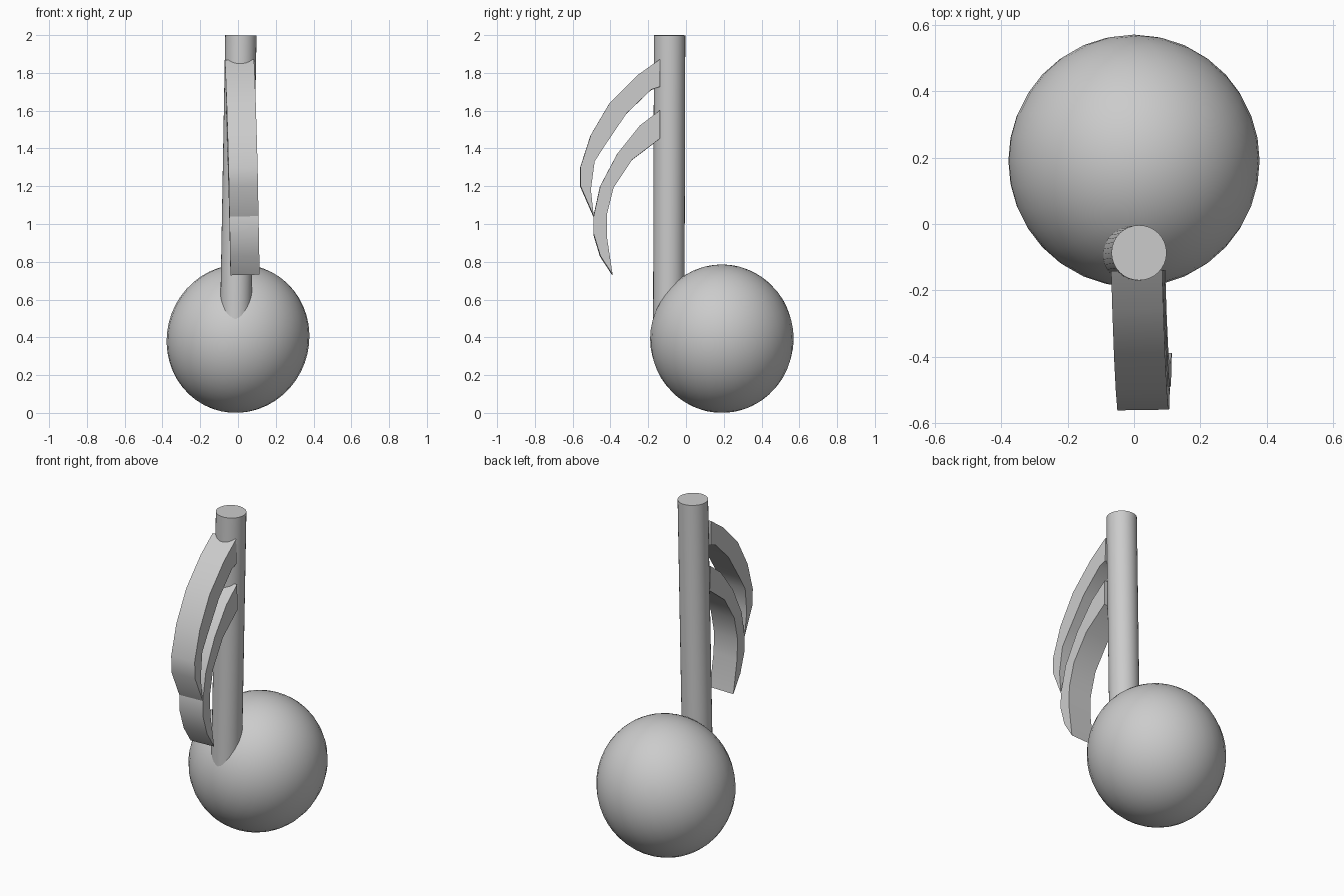
import bpy, bmesh, math
from mathutils import Matrix

cube = bpy.data.objects.get("Cube")
if cube:
    bpy.data.objects.remove(cube, do_unlink=True)

grey = bpy.data.materials.new("grey")
grey.use_nodes = True
grey.diffuse_color = (0.6, 0.6, 0.6, 1)
grey.node_tree.nodes["Principled BSDF"].inputs["Base Color"].default_value = grey.diffuse_color


def finish(name, bm):
    """Turn a bmesh into a smooth-shaded grey object."""
    bmesh.ops.recalc_face_normals(bm, faces=bm.faces)
    mesh = bpy.data.meshes.new(name)
    bm.to_mesh(mesh)
    bm.free()
    mesh.materials.append(grey)
    ob = bpy.data.objects.new(name, mesh)
    bpy.context.collection.objects.link(ob)
    bpy.ops.object.select_all(action='DESELECT')
    ob.select_set(True)
    bpy.context.view_layer.objects.active = ob
    bpy.ops.object.shade_smooth_by_angle(angle=math.radians(32))
    return ob


def flag(name, outer, inner, x_mid, half_width=0.077):
    """Curved blade: a strip between two (y, z) curves sharing a tip, given width in x."""
    bm = bmesh.new()
    outline = outer + inner[::-1]
    sides = [[bm.verts.new((x, y, z)) for y, z in outline] for x in (-half_width, half_width)]
    n = len(outline)
    for a in range(n):
        b = (a + 1) % n
        bm.faces.new((sides[0][a], sides[0][b], sides[1][b], sides[1][a]))
    for side in sides:
        bm.faces.new(side)
    # lean the blade slightly about its root
    y, z = outer[0]
    root = Matrix.Translation((0, y, z))
    lean = Matrix.Rotation(0.015, 4, 'Z') @ Matrix.Rotation(-0.022, 4, 'Y')
    bmesh.ops.transform(bm, verts=bm.verts,
                        matrix=Matrix.Translation((x_mid, 0, 0)) @ root @ lean @ root.inverted())
    return finish(name, bm)


# Round note head, slightly tall and tilted
bm = bmesh.new()
bmesh.ops.create_uvsphere(bm, u_segments=32, v_segments=24, radius=1)
bmesh.ops.transform(bm, verts=bm.verts, matrix=Matrix.Translation((0, 0.19, 0.393))
                    @ Matrix.Rotation(0.35, 4, 'Y') @ Matrix.Diagonal((0.376, 0.38, 0.395, 1)))
finish("note_head", bm)

# Leaning stem, sunk into the head
bm = bmesh.new()
bmesh.ops.create_cone(bm, cap_ends=True, segments=32, radius1=0.083, radius2=0.083, depth=1.58)
bmesh.ops.transform(bm, verts=bm.verts, matrix=Matrix.Translation((0.001, -0.089, 1.209))
                    @ Matrix.Rotation(0.018, 4, 'Y') @ Matrix.Rotation(-0.003, 4, 'X'))
finish("stem", bm)

# Two curved flags
flag("upper_flag",
     [(-.14, 1.87), (-.26, 1.785), (-.405, 1.64), (-.505, 1.47), (-.56, 1.3), (-.56, 1.2), (-.49, 1.04)],
     [(-.14, 1.725), (-.185, 1.71), (-.315, 1.585), (-.43, 1.415), (-.485, 1.33), (-.505, 1.18)], 0.008)
flag("lower_flag",
     [(-.14, 1.6), (-.245, 1.52), (-.365, 1.37), (-.455, 1.2), (-.49, 1.04), (-.49, .945), (-.455, .83), (-.39, .73)],
     [(-.14, 1.45), (-.285, 1.34), (-.385, 1.19), (-.42, 1.05), (-.42, .93)], 0.014)
